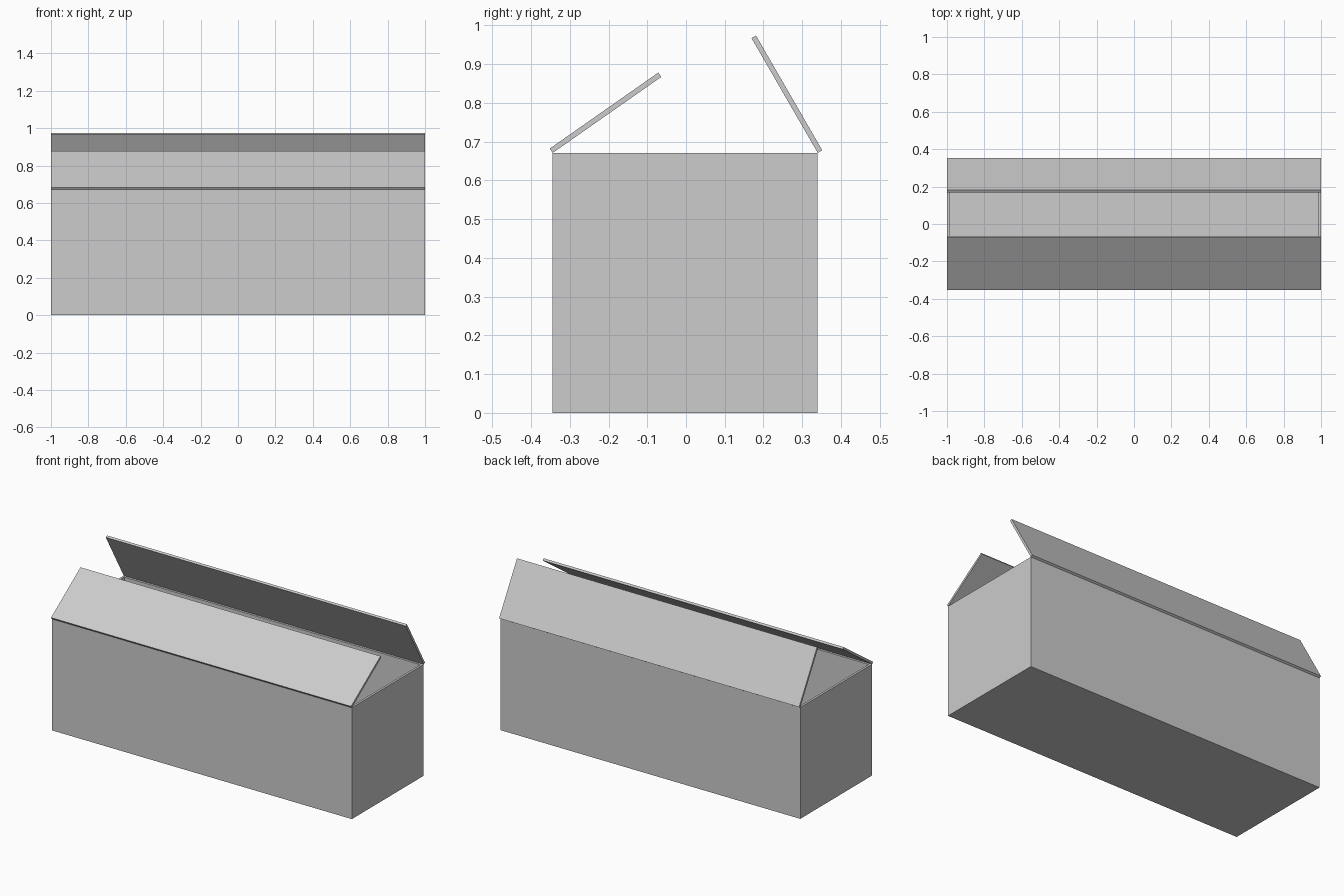
import bpy
import bmesh
from math import radians
from mathutils import Matrix

cube = bpy.data.objects.get("Cube")
if cube:
    bpy.data.objects.remove(cube, do_unlink=True)

WALL = 0.0135
LENGTH = 2.0
HEIGHT = 0.671
FRONT_Y, BACK_Y = -0.344, 0.340
FLAP = (BACK_Y - FRONT_Y) / 2

grey = bpy.data.materials.new("light grey card")
grey.use_nodes = True
colour = (0.604, 0.604, 0.604, 1)
grey.diffuse_color = colour
grey.node_tree.nodes["Principled BSDF"].inputs["Base Color"].default_value = colour


def block(name, x, y, z, open_top=False):
    """Box spanning the given (low, high) ranges, optionally without its lid."""
    bm = bmesh.new()
    bmesh.ops.create_cube(bm, size=1)
    for v in bm.verts:
        v.co = [r[0] if c < 0 else r[1] for c, r in zip(v.co, (x, y, z))]
    if open_top:
        lid = [f for f in bm.faces if f.normal.z > 0.9]
        bmesh.ops.delete(bm, geom=lid, context="FACES_ONLY")
    mesh = bpy.data.meshes.new(name)
    bm.to_mesh(mesh)
    bm.free()
    mesh.materials.append(grey)
    obj = bpy.data.objects.new(name, mesh)
    bpy.context.collection.objects.link(obj)
    return obj


half = LENGTH / 2

# Hollow carton with thin walls and floor
body = block("carton_body", (-half, half), (FRONT_Y, BACK_Y), (0, HEIGHT), open_top=True)
shell = body.modifiers.new("card thickness", "SOLIDIFY")
shell.thickness = WALL
shell.offset = -1
shell.use_even_offset = True

# Long lid flaps, each hinged on the top outer edge of its wall
for name, hinge_y, side, angle in (("front_flap", FRONT_Y, 1, 35),
                                   ("back_flap", BACK_Y, -1, 60)):
    reach = sorted((0, side * FLAP))
    flap = block(name, (-half, half), reach, (0, WALL))
    flap.matrix_world = (Matrix.Translation((0, hinge_y, HEIGHT))
                         @ Matrix.Rotation(side * radians(angle), 4, "X"))
